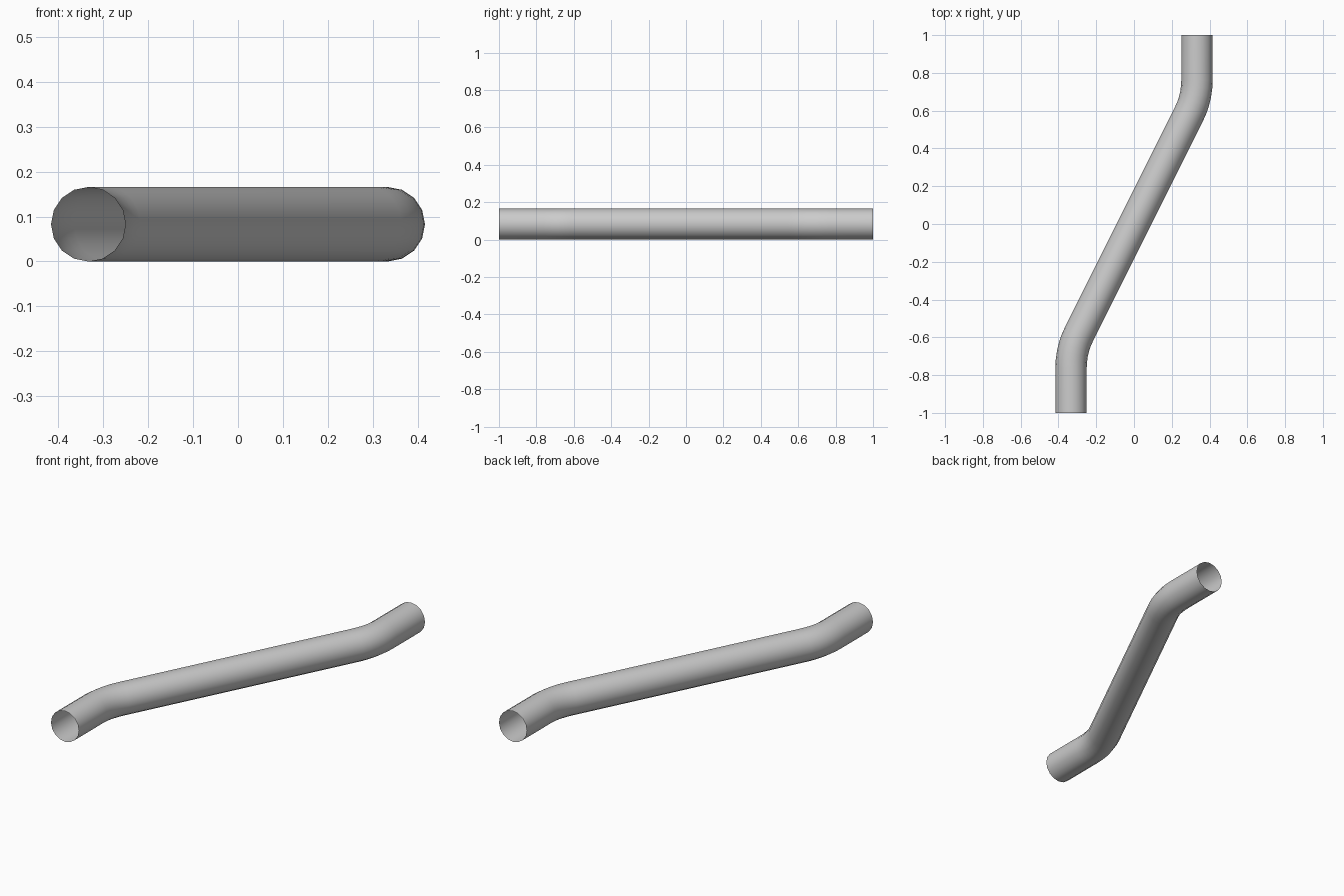
import bpy, bmesh
from math import sin, cos, pi, atan, tan
from mathutils import Vector

if "Cube" in bpy.data.objects:
    bpy.data.objects.remove(bpy.data.objects["Cube"])

R, SIDES = 0.083, 16      # pipe radius and side count
ANGLE = atan(0.5)         # slant of the middle run
T, STEPS = 0.095, 5       # bend tangent length and bend segments
BEND = T / tan(ANGLE / 2)  # bend radius

# half of the centre line: end, then the arc into the slanted run
half = [(Vector((-1/3, -1, R)), 0.0)]
for i in range(STEPS + 1):
    a = ANGLE * i / STEPS
    half.append((Vector((-1/3 + BEND * (1 - cos(a)),
                         -2/3 - T + BEND * sin(a), R)), a))
# other half is the same path turned half a turn
path = half + [(Vector((-p.x, -p.y, R)), a) for p, a in reversed(half)]

# sweep a round section along the path, ends open
bm = bmesh.new()
rings = []
for p, a in path:
    side = Vector((cos(a), -sin(a), 0))
    rings.append([bm.verts.new(p + side * R * cos(2*pi*k/SIDES)
                               + Vector((0, 0, R * sin(2*pi*k/SIDES))))
                  for k in range(SIDES)])
for r0, r1 in zip(rings, rings[1:]):
    for k in range(SIDES):
        n = (k + 1) % SIDES
        bm.faces.new((r0[k], r0[n], r1[n], r1[k]))
bmesh.ops.recalc_face_normals(bm, faces=bm.faces)
# make normals point outwards
f = bm.faces[:][0]
c = f.calc_center_median()
if f.normal.dot(Vector((c.x + 1/3, 0, c.z - R))) < 0:
    bmesh.ops.reverse_faces(bm, faces=bm.faces[:])
for f in bm.faces:
    f.smooth = True
mesh = bpy.data.meshes.new("offset_pipe")
bm.to_mesh(mesh)
bm.free()
pipe = bpy.data.objects.new("offset_pipe", mesh)
bpy.context.collection.objects.link(pipe)
